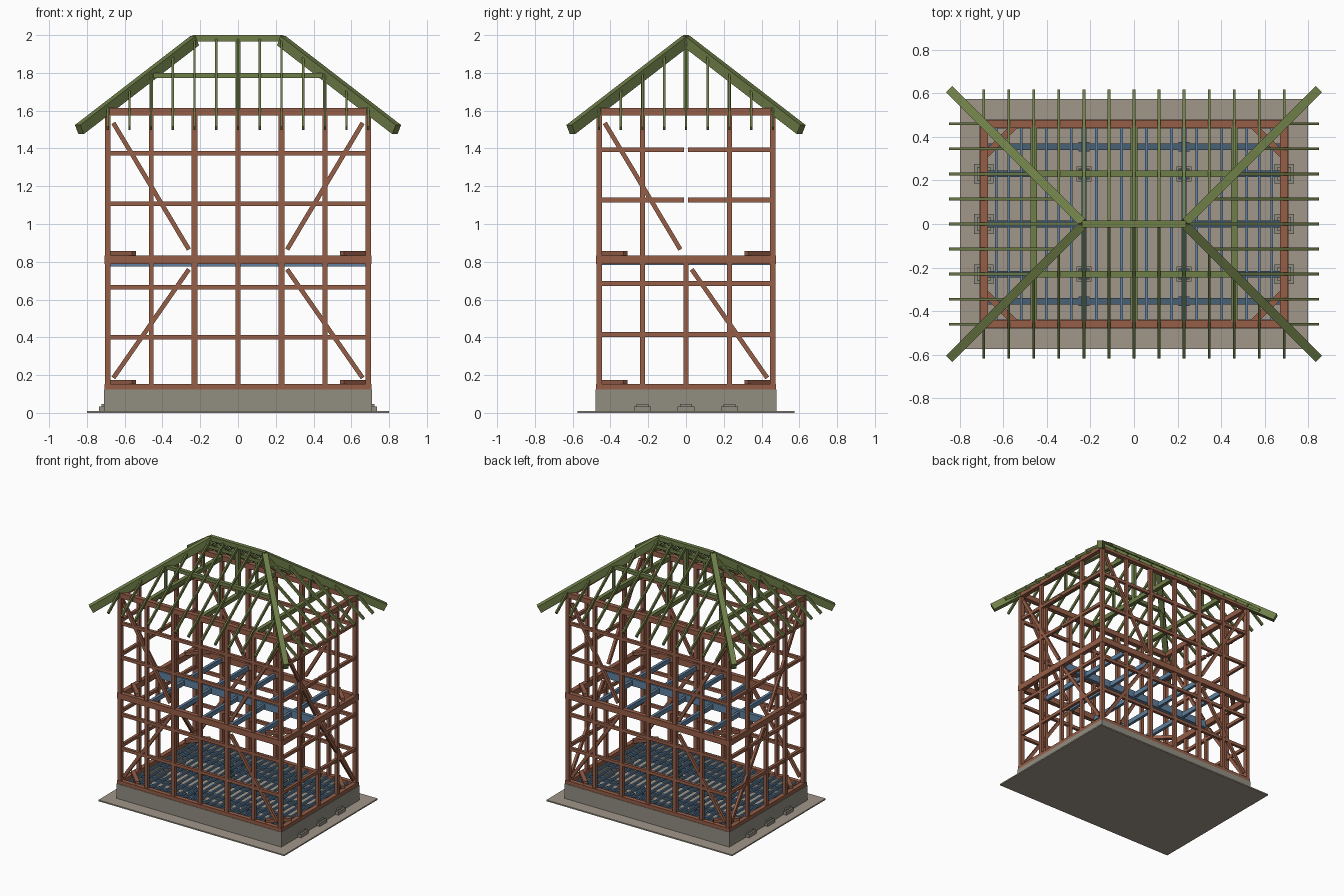
import bpy, bmesh
from mathutils import Vector, Matrix

cube = bpy.data.objects.get("Cube")
if cube:
    bpy.data.objects.remove(cube, do_unlink=True)


def material(name, hex_code):
    def linear(c):
        return c / 12.92 if c <= 0.04045 else ((c + 0.055) / 1.055) ** 2.4
    rgb = [linear(int(hex_code[i:i + 2], 16) / 255) for i in (0, 2, 4)]
    m = bpy.data.materials.new(name)
    m.use_nodes = True
    m.diffuse_color = (*rgb, 1)
    bsdf = m.node_tree.nodes["Principled BSDF"]
    bsdf.inputs["Base Color"].default_value = (*rgb, 1)
    bsdf.inputs["Roughness"].default_value = 0.8
    return m


GROUND = material("pale ground", "A1978A")
CONCRETE = material("grey concrete", "918E81")
BROWN = material("red brown timber", "965E48")
GREEN = material("olive roof timber", "6F7E48")
BLUE = material("blue floor joist", "5F809E")
DARK = material("dark blue floor beam", "4A6175")


class Part:
    """Collects timbers into one named object."""

    def __init__(self, name, mat):
        self.name, self.mat, self.bm = name, mat, bmesh.new()

    def beam(self, p, q, width, depth):
        # Rectangular bar from p to q; depth is measured upward
        p, q = Vector(p), Vector(q)
        d = (q - p).normalized()
        ref = Vector((0, 1, 0)) if abs(d.z) > 0.99 else Vector((0, 0, 1))
        side = ref.cross(d).normalized()
        up = d.cross(side)
        m = Matrix((d * (q - p).length, side * width, up * depth)).transposed().to_4x4()
        m.translation = (p + q) / 2
        bmesh.ops.create_cube(self.bm, size=1, matrix=m)

    def box(self, x, y, z0, z1, sx, sy):
        self.beam((x - sx / 2, y, (z0 + z1) / 2), (x + sx / 2, y, (z0 + z1) / 2), sy, z1 - z0)

    def ring(self, x, y, z, width, depth):
        # Four bars around the plan rectangle
        for s in (-1, 1):
            self.beam((-x - width / 2, s * y, z), (x + width / 2, s * y, z), width, depth)
            self.beam((s * x, -y, z), (s * x, y, z), width, depth)

    def finish(self):
        bmesh.ops.recalc_face_normals(self.bm, faces=self.bm.faces)
        me = bpy.data.meshes.new(self.name)
        self.bm.to_mesh(me)
        self.bm.free()
        me.materials.append(self.mat)
        bpy.context.collection.objects.link(bpy.data.objects.new(self.name, me))


SIGNS = (-1, 1)
X, Y = 0.69, 0.46          # wall centre lines
BAY, STEP = 0.23, 0.115    # post and rafter spacing

# Ground and foundation
part = Part("ground_slab", GROUND)
part.box(0, 0, 0, 0.01, 1.6, 1.15)
part.finish()
part = Part("foundation_wall", CONCRETE)
part.ring(X, Y, 0.0675, 0.04, 0.115)
part.finish()
part = Part("footings", CONCRETE)
for x in (-X, -BAY, BAY, X):
    for y in (-BAY, 0, BAY):
        if y or abs(x) == X:
            s = 0.09 if abs(x) == X else 0.07
            part.box(x, y, 0.01, 0.035, s, s)
            part.box(x, y, 0.035, 0.048, s * 0.7, s * 0.7)
part.finish()

# Ground floor frame
part = Part("floor_beams", DARK)
for y in (-0.355, -BAY, 0, BAY, 0.355):
    part.beam((-X, y, 0.11), (X, y, 0.11), 0.03, 0.03)
for x in SIGNS:
    for y in (-0.355, -BAY, BAY, 0.355):
        part.box(x * BAY, y, 0.01, 0.13, 0.05, 0.042)
part.finish()
part = Part("floor_joists", BLUE)
for i in range(-11, 12):
    part.beam((i * STEP / 2, -Y, 0.136), (i * STEP / 2, Y, 0.136), 0.012, 0.018)
part.finish()

# Upper floor frame
part = Part("upper_girder", BLUE)
part.beam((-X, 0, 0.803), (X, 0, 0.803), 0.028, 0.056)
part.finish()
part = Part("upper_joists", BLUE)
for i in range(-2, 3):
    part.beam((i * BAY, -Y, 0.8), (i * BAY, Y, 0.8), 0.022, 0.035)
part.finish()

# Sill, middle and top plates
part = Part("wall_plates", BROWN)
part.ring(X, Y, 0.1385, 0.034, 0.027)
part.ring(X, Y, 0.811, 0.034, 0.046)
part.ring(X, Y, 1.595, 0.036, 0.04)
part.finish()

# Posts; the upper end walls have none in the middle
part = Part("wall_posts", BROWN)
for s in SIGNS:
    for i in range(-3, 4):
        w = 0.03 if abs(i) in (1, 3) else 0.025
        part.box(i * BAY, s * Y, 0.125, 1.6, w, w)
    for y in (-BAY, 0, BAY):
        part.box(s * X, y, 0.125, 1.6 if y else 0.8, 0.025, 0.025)
part.finish()

# Horizontal rails
part = Part("wall_rails", BROWN)
for s in SIGNS:
    for z in (0.4, 0.665, 1.108, 1.375):
        part.beam((-X, s * Y, z), (X, s * Y, z), 0.022, 0.024)
    for z in (0.415, 0.685, 1.127, 1.392):
        gap = 0.01 if z > 1 else 0
        for t in SIGNS:
            part.beam((s * X, t * gap, z), (s * X, t * Y, z), 0.022, 0.024)
part.finish()

# Diagonal wall braces
part = Part("wall_braces", BROWN)
for s in SIGNS:
    for t in SIGNS:
        part.beam((s * 0.66, t * Y, 1.535), (s * 0.26, t * Y, 0.865), 0.02, 0.024)
        part.beam((s * 0.66, t * Y, 0.185), (s * 0.26, t * Y, 0.76), 0.02, 0.024)
    part.beam((s * X, -0.43, 1.535), (s * X, -0.03, 0.865), 0.02, 0.024)
    part.beam((s * X, 0.43, 0.185), (s * X, 0.03, 0.76), 0.02, 0.024)
part.finish()

# Flat corner ties
part = Part("corner_ties", BROWN)
for s in SIGNS:
    for t in SIGNS:
        for z in (0.16, 0.843):
            part.beam((s * 0.55, t * 0.45, z), (s * 0.68, t * 0.32, z), 0.03, 0.026)
part.finish()

# Roof carcass: tie beams, purlins, short posts, ridge
part = Part("roof_ties", GREEN)
for x in (-2 * BAY, 0, 2 * BAY):
    part.beam((x, -Y, 1.597), (x, Y, 1.597), 0.03, 0.034)
part.finish()
part = Part("roof_purlins", GREEN)
for s in SIGNS:
    part.beam((-2 * BAY, s * BAY, 1.787), (2 * BAY, s * BAY, 1.787), 0.03, 0.027)
part.finish()
part = Part("roof_posts", GREEN)
part.box(0, 0, 1.6, 1.98, 0.028, 0.028)
for x in (-2 * BAY, 0, 2 * BAY):
    for s in SIGNS:
        part.box(x, s * BAY, 1.6, 1.787, 0.018, 0.018)
part.finish()
part = Part("ridge_beam", GREEN)
part.beam((-BAY - 0.01, 0, 1.983), (BAY + 0.01, 0, 1.983), 0.03, 0.034)
part.finish()

# Hip beams
part = Part("hip_rafters", GREEN)
for s in SIGNS:
    for t in SIGNS:
        part.beam((s * BAY, 0, 1.97), (s * 0.84, t * 0.61, 1.5), 0.04, 0.055)
part.finish()


# Common rafters run from the hip or ridge down to the eaves
def slope(d):
    return 1.978 - 0.77 * d


part = Part("common_rafters", GREEN)
for s in SIGNS:
    for i in range(-6, 7):
        x = i * STEP
        top = max(0, abs(x) - BAY)
        part.beam((x, s * top, slope(top)), (x, s * 0.612, slope(0.612)), 0.012, 0.022)
    for i in range(-4, 5):
        y = i * STEP
        d = abs(y)
        part.beam((s * (BAY + d), y, slope(d)), (s * 0.843, y, slope(0.613)), 0.012, 0.022)
part.finish()
